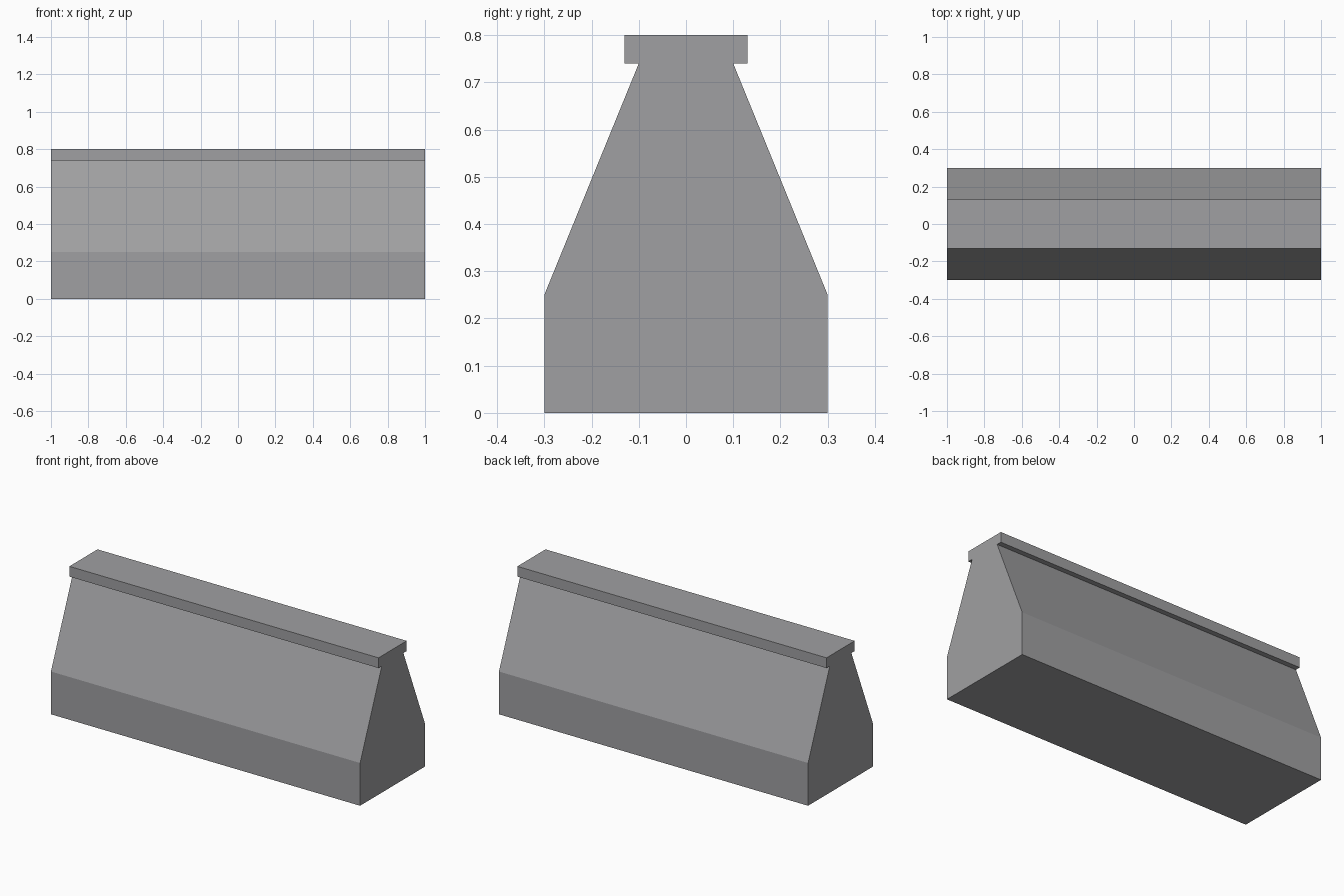
import bpy
import bmesh

cube = bpy.data.objects.get("Cube")
if cube:
    bpy.data.objects.remove(cube, do_unlink=True)

# Plain concrete grey
concrete = bpy.data.materials.new("concrete_grey")
concrete.use_nodes = True
colour = (0.35, 0.35, 0.36, 1)
concrete.diffuse_color = colour
concrete.node_tree.nodes["Principled BSDF"].inputs["Base Color"].default_value = colour

LENGTH = 2.0

# Half cross-section (y, z): upright base, sloped flank, overhanging cap
half = [(0.3, 0), (0.3, 0.25), (0.1, 0.74), (0.13, 0.74), (0.13, 0.8)]
profile = half + [(-y, z) for y, z in reversed(half)]

# Barrier body: the closed profile extruded along its length
bm = bmesh.new()
end = bm.faces.new([bm.verts.new((-LENGTH / 2, y, z)) for y, z in profile])
result = bmesh.ops.extrude_face_region(bm, geom=[end], use_keep_orig=True)
moved = [v for v in result["geom"] if isinstance(v, bmesh.types.BMVert)]
bmesh.ops.translate(bm, verts=moved, vec=(LENGTH, 0, 0))
bmesh.ops.recalc_face_normals(bm, faces=bm.faces)

mesh = bpy.data.meshes.new("barrier_block")
bm.to_mesh(mesh)
bm.free()
mesh.materials.append(concrete)
barrier = bpy.data.objects.new("barrier_block", mesh)
bpy.context.collection.objects.link(barrier)
